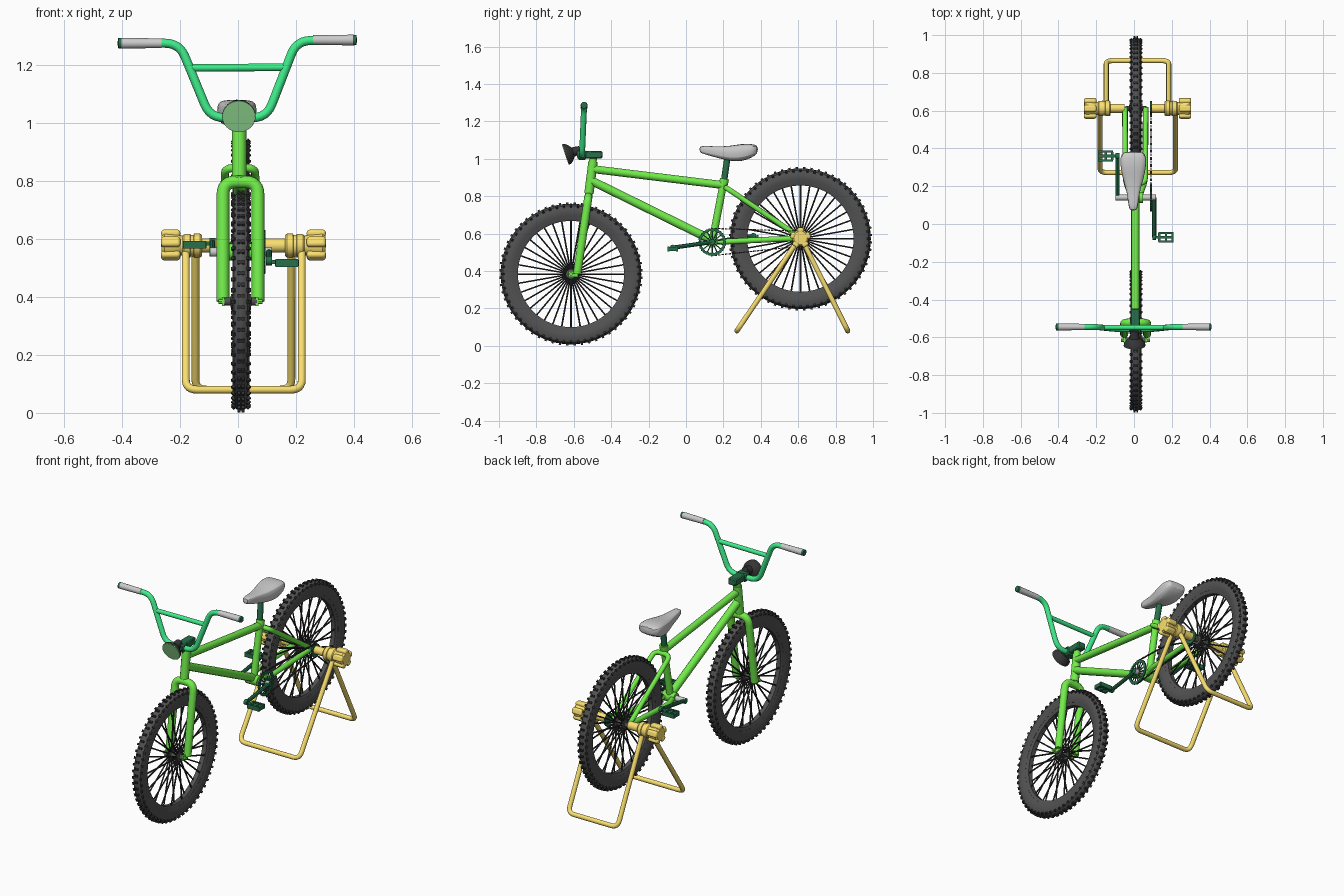
import bpy, bmesh, math
from mathutils import Vector, Matrix

if "Cube" in bpy.data.objects:
    bpy.data.objects.remove(bpy.data.objects["Cube"])

X0 = 0.007                      # frame centre line
FRONT = (.010, -0.615, 0.384)   # wheel hubs
REAR = (.010, 0.612, 0.573)
BB = (0.14, 0.555)              # bottom bracket (y, z)


def material(name, rgb):
    m = bpy.data.materials.new(name)
    m.diffuse_color = (*rgb, 1)
    m.use_nodes = True
    m.node_tree.nodes["Principled BSDF"].inputs["Base Color"].default_value = m.diffuse_color
    return m


GREEN = material("frame_green", (0.17, 0.85, 0.07))
MINT = material("bar_green", (0.05, 0.85, 0.26))
DARK = material("dark_green", (0.02, 0.16, 0.07))
YELLOW = material("yellow", (0.95, 0.74, 0.16))
LENS = material("lens_green", (0.30, 0.72, 0.30))
RUBBER = material("rubber", (0.085, 0.085, 0.085))
BLACK = material("black", (0.035, 0.035, 0.035))


def add(name, data, mat, loc=(0, 0, 0), rot=(0, 0, 0)):
    ob = bpy.data.objects.new(name, data)
    bpy.context.collection.objects.link(ob)
    ob.location, ob.rotation_euler = loc, rot
    if mat:
        data.materials.append(mat)
    return ob


def from_bm(name, bm, mat, loc=(0, 0, 0), rot=(0, 0, 0)):
    bmesh.ops.recalc_face_normals(bm, faces=bm.faces)
    me = bpy.data.meshes.new(name)
    bm.to_mesh(me)
    bm.free()
    return add(name, me, mat, loc, rot)


def rounded(path, r, n=6):
    """Replace the inner corners of a path by curves."""
    p = [Vector(v) for v in path]
    out = [p[0]]
    for a, b, c in zip(p, p[1:], p[2:]):
        s, e = b + (a - b).normalized() * r, b + (c - b).normalized() * r
        for i in range(n + 1):
            t = i / n
            out.append(s * (1 - t) ** 2 + b * 2 * t * (1 - t) + e * t * t)
    return out + [p[-1]]


def tube(name, paths, radius, mat, fillet=0.03, res=4, loc=(0, 0, 0)):
    cu = bpy.data.curves.new(name, 'CURVE')
    cu.dimensions, cu.bevel_depth, cu.bevel_resolution = '3D', radius, res
    cu.use_fill_caps = True
    for path in paths:
        pts = rounded(path, fillet) if len(path) > 2 else path
        sp = cu.splines.new('POLY')
        sp.points.add(len(pts) - 1)
        for q, v in zip(sp.points, pts):
            q.co = (*v, 1)
    ob = add(name, cu, mat, loc)
    bpy.context.view_layer.objects.active = ob
    ob.select_set(True)
    bpy.ops.object.convert(target='MESH')
    ob.select_set(False)
    return ob


def lathe(name, profile, mat, loc, rot=(0, 0, 0), steps=32, closed=False, lobes=0, depth=0.0):
    """Revolve (x, radius) points about the x axis, with optional lobes."""
    bm = bmesh.new()
    vs = [bm.verts.new((x, 0, r)) for x, r in profile]
    es = [bm.edges.new(p) for p in zip(vs, vs[1:])]
    if closed:
        es.append(bm.edges.new((vs[-1], vs[0])))
    bmesh.ops.spin(bm, geom=vs + es, axis=(1, 0, 0), cent=(0, 0, 0),
                   angle=2 * math.pi, steps=steps, use_merge=True)
    bmesh.ops.remove_doubles(bm, verts=bm.verts, dist=1e-5)
    if lobes:
        for v in bm.verts:
            k = 1 - depth + depth * math.cos(lobes * math.atan2(v.co.y, v.co.z))
            v.co.y, v.co.z = v.co.y * k, v.co.z * k
    return from_bm(name, bm, mat, loc, rot)


def boxes(name, items, mat, loc=(0, 0, 0)):
    """items: (centre, size, matrix applied about the origin of the object, or None)."""
    bm = bmesh.new()
    for c, s, m in items:
        bmesh.ops.create_cube(bm, size=1, matrix=(m or Matrix()) @ Matrix.Translation(c) @ Matrix.Diagonal((*s, 1)))
    return from_bm(name, bm, mat, loc)


# Wheels: tyre, tread, rim, spokes, hub
def wheel(tag, loc):
    half = [(0.022, 0.302), (0.029, 0.322), (0.0295, 0.345), (0.023, 0.365), (0.011, 0.374)]
    lathe(tag + "_tyre", half + [(0, 0.376)] + [(-x, r) for x, r in half[::-1]], RUBBER, loc, steps=80, closed=True)
    rim = [(0.022, 0.306), (0.021, 0.298), (0.014, 0.284)]
    lathe(tag + "_rim", rim + [(-x, r) for x, r in rim[::-1]], RUBBER, loc, steps=80, closed=True)
    knobs = []
    for i in range(120):
        m = Matrix.Rotation(i * math.tau / 120, 4, 'X')
        for s in (-1, 1):
            if i % 2:
                knobs.append(((s * 0.007, 0, 0.377), (0.010, 0.012, 0.013), m))
            else:
                tilt = Matrix.Rotation(s * 0.75, 4, 'Y')
                pos = Matrix.Translation((s * 0.0245, 0, 0.364))
                knobs.append(((0, 0, 0), (0.013, 0.012, 0.014), m @ pos @ tilt))
    boxes(tag + "_tread", knobs, BLACK, loc)
    spokes = []
    for i in range(36):
        a = i * math.tau / 36
        x = 0.026 if i % 2 else -0.026
        spokes.append([(x, 0.018 * math.sin(a), 0.018 * math.cos(a)),
                       (x * 0.3, 0.29 * math.sin(a), 0.29 * math.cos(a))])
    tube(tag + "_spokes", spokes, 0.0045, BLACK, res=1, loc=loc)
    hub = [(0.036, 0.014), (0.034, 0.026), (0.022, 0.026), (0.018, 0.015)]
    lathe(tag + "_hub", [(0.056, 0), (0.056, 0.013)] + hub + [(-x, r) for x, r in hub[::-1]]
          + [(-0.056, 0.013), (-0.056, 0)], RUBBER, loc, steps=20)


wheel("front", FRONT)
wheel("rear", REAR)

# Frame tubes
by, bz = BB
tube("head_tube", [[(X0 - .003, -.519, .815), (X0 - .003, -.497, .985)]], 0.025, GREEN)
tube("steerer", [[(X0 - .003, -.522, .79), (X0 - .003, -.495, 1.01)]], 0.020, GREEN)
tube("top_tube", [[(X0, -.50, .945), (X0, .195, .86)]], 0.021, GREEN)
tube("down_tube", [[(X0, -.51, .885), (X0, by, bz + .01)]], 0.023, GREEN)
tube("seat_tube", [[(X0, by, bz), (X0, .203, .885)]], 0.020, GREEN)
tube("seat_stays", [[(X0 - .055, .61, .58), (X0 - .052, .215, .845), (X0 + .052, .215, .845),
                     (X0 + .055, .61, .58)]], 0.014, GREEN, fillet=0.035)
tube("chain_stays", [[(X0 + s * .02, by, bz), (X0 + s * .052, by + .09, bz + .003),
                      (X0 + s * .055, .62, .577)] for s in (-1, 1)], 0.015, GREEN)
tube("bottom_bracket_shell", [[(X0 - .04, by, bz), (X0 + .04, by, bz)]], 0.030, GREEN)
tube("crank_axle", [[(-.095, by, bz), (.115, by, bz)]], 0.016, None)
tube("seat_clamp", [[(X0, .200, .865), (X0, .206, .893)]], 0.024, GREEN)
tube("fork", [[(X0 - .059, -.582, .385), (X0 - .059, -.522, .797), (X0 + .062, -.522, .797),
               (X0 + .062, -.582, .385)]], 0.022, GREEN, fillet=0.045)
boxes("fork_dropouts", [((X0 + s * .058, -.602, .384), (.010, .05, .03), None) for s in (-1, 1)], GREEN)
tube("front_axle", [[(X0 - .075, *FRONT[1:]), (X0 + .078, *FRONT[1:])]], 0.009, GREEN, res=2)

# Seat and post
tube("seat_post", [[(-.002 + X0, .203, .88), (-.004, .222, 1.01)]], 0.017, DARK)
bm = bmesh.new()
rings = []
for y, w, top, bot in [(.070, .018, 1.066, 1.036), (.095, .026, 1.070, 1.024), (.17, .034, 1.066, 1.004),
                       (.235, .055, 1.069, .986), (.30, .070, 1.082, .984), (.355, .070, 1.081, 1.006),
                       (.386, .058, 1.070, 1.030)]:
    ring = []
    for i in range(12):
        c, s = math.cos(i * math.tau / 12), math.sin(i * math.tau / 12)
        e = lambda v: math.copysign(abs(v) ** 0.55, v) if abs(v) > 1e-6 else 0
        zc = (top + bot) / 2 + (top - bot) * 0.1
        ring.append(bm.verts.new((-.004 + w * e(c), y, zc + e(s) * ((top - zc) if s > 0 else (zc - bot)))))
    rings.append(ring)
for a, b in zip(rings, rings[1:]):
    for i in range(12):
        bm.faces.new((a[i], a[(i + 1) % 12], b[(i + 1) % 12], b[i]))
bm.faces.new(rings[0])
bm.faces.new(rings[-1])
from_bm("seat", bm, None).modifiers.new("smooth", 'SUBSURF').levels = 1

# Handlebar, grips, stem
tube("handlebar", [[(-.412, -.545, 1.275), (-.202, -.545, 1.275), (-.096, -.556, 1.018), (.099, -.556, 1.018),
                    (.202, -.545, 1.284), (.408, -.545, 1.286)]], 0.0155, MINT, fillet=0.05)
tube("crossbar", [[(-.163, -.548, 1.190), (.163, -.548, 1.192)]], 0.013, MINT)
for side, s, x, z in (("left", -1, -.005, 1.275), ("right", 1, 0, 1.286)):
    lathe(side + "_grip", [(x + s * .258, 0), (x + s * .258, .0165), (x + s * .396, .0185),
                           (x + s * .398, .0165)], None, (0, -.545, z), steps=20)
    lathe(side + "_grip_end", [(x + s * .396, 0), (x + s * .396, .0185), (x + s * .408, .0175),
                               (x + s * .411, 0)], DARK, (0, -.545, z), steps=20)
ob = boxes("stem", [((X0, -.515, 1.022), (.052, .135, .042), None), ((X0, -.556, 1.02), (.062, .046, .05), None)], DARK)
ob.modifiers.new("bevel", 'BEVEL').width = 0.006

# Headlamp, tilted a little downward
lamp = ((.003, -.637, 1.025), (0, .33, -math.pi / 2))
lathe("lamp_body", [(-.075, 0), (-.075, .020), (-.035, .026), (-.022, .042), (-.008, .055), (.006, .058), (.006, 0)], BLACK, *lamp)
lathe("lamp_lens", [(.004, .0575), (.009, .0565), (.010, 0)], LENS, *lamp)

# Cranks and pedals
for side, x, y, z, s in (("right", .107, -.07, .525, 1), ("left", -.088, .36, .588, -1)):
    tube(side + "_crank", [[(x, by, bz), (x, y, z)]], 0.011, DARK, res=2)
    tube(side + "_crank_ends", [[(x - .010, *q), (x + .010, *q)] for q in (BB, (y, z))], 0.016, DARK)
    dz = -.008
    boxes(side + "_pedal",
          [((s * .062, t * .023, dz), (.080, .011, .026), None) for t in (-1, 1)]
          + [((s * d, 0, dz), (.012, .044, .022), None) for d in (.027, .062, .097)]
          + [((s * .05, 0, dz / 2), (.10, .014, .014), None)], DARK, (x, y, z))

# Chainring, cog, chain
ring_loc = (.090, by, bz)
lathe("chainring", [(-.004, .060), (-.004, .075), (.004, .075), (.004, .060)], DARK, ring_loc,
      steps=112, closed=True, lobes=28, depth=0.025)
tube("chainring_arms", [[(0, 0, 0), (0, .062 * math.sin(i * math.tau / 14), .062 * math.cos(i * math.tau / 14))]
                        for i in range(14)], 0.0035, DARK, res=1, loc=ring_loc)
lathe("rear_cog", [(-.004, 0), (-.004, .040), (.004, .040), (.004, 0)], DARK, (.090, *REAR[1:]),
      steps=64, lobes=16, depth=0.03)
links = []
for s in (1, -1):
    a, b = Vector((.090, by, bz + s * .073)), Vector((.090, REAR[1], REAR[2] + s * .040))
    turn = math.atan2(b.z - a.z, b.y - a.y)
    for i in range(26):
        p = a.lerp(b, i / 25)
        links.append(((0, 0, 0), (.009 if i % 2 else .006, .015, .006),
                      Matrix.Translation(p) @ Matrix.Rotation(turn, 4, 'X')))
boxes("chain", links, BLACK)

# Rear stand: clamps with lobed, ribbed knobs and two bent legs
for side, s in (("left", -1), ("right", 1)):
    loc = (.019, .612, .577)
    lathe(side + "_stand_clamp", [(s * x, r) for x, r in
          [(.07, 0), (.07, .024), (.143, .024), (.143, .036), (.150, .041), (.170, .041), (.172, .037), (.182, .037),
           (.184, .041), (.205, .039), (.210, .034), (.226, .034), (.226, 0)]], YELLOW, loc)
    lathe(side + "_stand_knob", [(s * x, r) for x, r in
          [(.218, 0), (.218, .036), (.226, .040), (.272, .044), (.282, .036), (.284, 0)]], YELLOW, loc)
    ribs = []
    for i in range(5):
        m = Matrix.Rotation(i * math.tau / 5, 4, 'X')
        ribs.append(((s * .251, 0, .042), (.066, .036, .026), m))
    ob = boxes(side + "_stand_knob_ribs", ribs, YELLOW, loc)
    bev = ob.modifiers.new("bevel", 'BEVEL')
    bev.width, bev.segments = 0.010, 3
for tag, xa, xb, y in (("front", -.18, .22, .272), ("rear", -.147, .184, .865)):
    top = .60 if tag == "front" else .622
    tube(tag + "_stand_leg", [[(xa, top, .565), (xa, y, .080), (xb, y, .080), (xb, top, .565)]],
         0.0135, YELLOW, fillet=0.04)

# Smooth shading that keeps edges sharp
for ob in bpy.context.scene.objects:
    ob.select_set(True)
    bpy.context.view_layer.objects.active = ob
bpy.ops.object.shade_smooth_by_angle(angle=math.radians(35))
